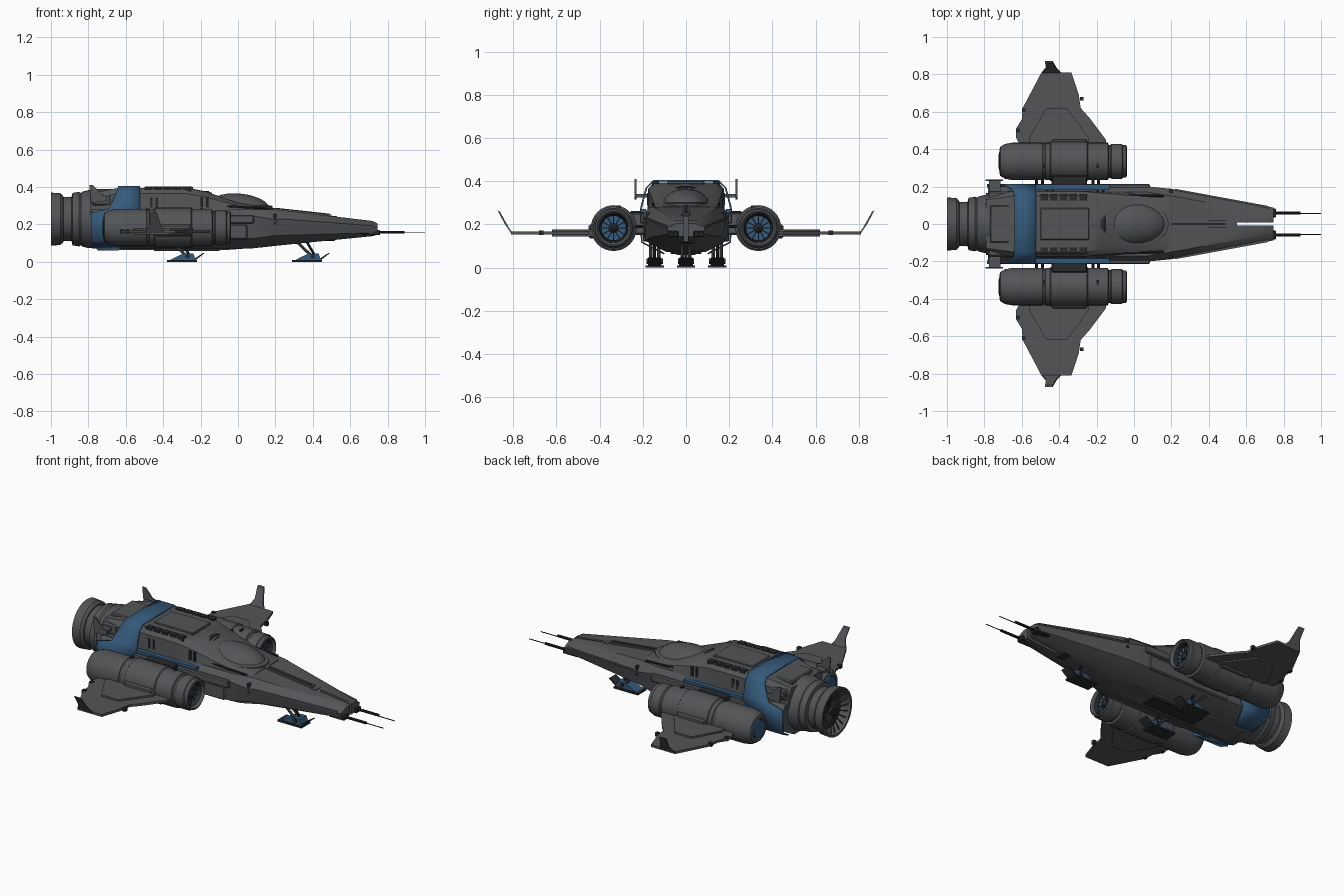
import bpy, bmesh, math
from mathutils import Vector

if "Cube" in bpy.data.objects:
    bpy.data.objects.remove(bpy.data.objects["Cube"])


def material(name, rgb):
    m = bpy.data.materials.new(name)
    m.use_nodes = True
    m.diffuse_color = (*rgb, 1)
    m.node_tree.nodes["Principled BSDF"].inputs["Base Color"].default_value = (*rgb, 1)
    return m


GREY = material("hull grey", (0.085, 0.09, 0.096))
DARK = material("dark metal", (0.022, 0.023, 0.025))
BLUE = material("panel blue", (0.035, 0.105, 0.2))
made = []


def finish(name, bm, mat):
    bmesh.ops.recalc_face_normals(bm, faces=bm.faces)
    me = bpy.data.meshes.new(name)
    bm.to_mesh(me)
    bm.free()
    me.materials.append(mat)
    ob = bpy.data.objects.new(name, me)
    bpy.context.collection.objects.link(ob)
    made.append(ob)
    return ob


def bridge(name, rings, mat, closed=True, caps=True):
    bm = bmesh.new()
    vs = [[bm.verts.new(p) for p in r] for r in rings]
    n = len(vs[0])
    for a, b in zip(vs, vs[1:]):
        for i in range(n if closed else n - 1):
            j = (i + 1) % n
            bm.faces.new((a[i], a[j], b[j], b[i]))
    if caps:
        bm.faces.new(vs[0])
        bm.faces.new(vs[-1])
    return finish(name, bm, mat)


def loft(name, sections, mat):
    # each section: x position and a half outline of (y, z), mirrored across y
    return bridge(name, [[(x, y, z) for y, z in half] + [(x, -y, z) for y, z in reversed(half)]
                         for x, half in sections], mat)


def lathe(name, profile, mat, y=0, z=0, seg=32, caps=True):
    ang = [2 * math.pi * i / seg for i in range(seg)]
    return bridge(name, [[(x, y + r * math.cos(a), z + r * math.sin(a)) for a in ang]
                         for x, r in profile], mat, caps=caps)


def box(name, x, y, z, mat, bevel=0):
    bm = bmesh.new()
    bmesh.ops.create_cube(bm, size=1)
    for v in bm.verts:
        v.co = [(r[0] + r[1]) / 2 + c * (r[1] - r[0]) for r, c in zip((x, y, z), v.co)]
    if bevel:
        bmesh.ops.bevel(bm, geom=bm.edges[:], offset=bevel, segments=1, affect='EDGES')
    return finish(name, bm, mat)


def prism(name, outline, shift, mat):
    # flat outline of 3D points extruded along a vector
    return bridge(name, [outline, [tuple(Vector(p) + Vector(shift)) for p in outline]], mat)


def rod(name, a, b, r, mat, seg=10):
    a, b = Vector(a), Vector(b)
    q = (b - a).to_track_quat('Z', 'Y')
    ring = [q @ Vector((r * math.cos(t * 2 * math.pi / seg), r * math.sin(t * 2 * math.pi / seg), 0))
            for t in range(seg)]
    return bridge(name, [[a + p for p in ring], [b + p for p in ring]], mat)


# Lower hull with forked nose
body = [(.17, .28), (.2, .245), (.19, .125), (.09, .072)]
hull = loft("lower_hull", [(-.78, body), (.08, body),
            (.2, [(.15, .28), (.188, .225), (.165, .14), (.06, .085)]),
            (.72, [(.055, .218), (.092, .185), (.082, .155), (.035, .137)]),
            (.745, [(.045, .205), (.088, .185), (.078, .16), (.035, .145)])], GREY)
cutter = box("slot_cutter", (.55, .8), (-.009, .009), (.05, .4), DARK)
cut = hull.modifiers.new("slot", 'BOOLEAN')
cut.operation, cut.object, cut.solver = 'DIFFERENCE', cutter, 'EXACT'
cutter.hide_render = True
cutter.hide_set(True)
made.remove(cutter)

# Upper hull and roof plating
loft("upper_hull", [(-.79, [(.13, .365), (.16, .335), (.165, .25)]),
                    (-.64, [(.15, .395), (.175, .365), (.18, .25)]),
                    (-.28, [(.15, .395), (.175, .365), (.18, .25)]),
                    (-.17, [(.135, .375), (.165, .345), (.18, .25)]),
                    (.0, [(.11, .315), (.15, .3), (.175, .25)]),
                    (.19, [(.09, .284), (.14, .278), (.15, .25)])], GREY)
box("roof_panel", (-.5, -.24), (-.085, .085), (.385, .402), GREY, .004)
box("rear_roof_panel", (-.77, -.66), (-.1, .1), (.36, .39), GREY, .006)
box("nose_spine", (.17, .53), (-.022, .022), (.2, .245), GREY)
prism("nose_spine_ridge", [(.17, -.018, .25), (.17, -.018, .29), (.5, -.018, .253), (.5, -.018, .23)],
      (0, .036, 0), GREY)
prism("nose_spine_groove", [(.2, -.006, .26), (.2, -.006, .289), (.49, -.006, .257), (.49, -.006, .24)],
      (0, .012, 0), DARK)

# Cockpit canopy with frame
bm = bmesh.new()
bmesh.ops.create_uvsphere(bm, u_segments=32, v_segments=16, radius=1)
for v in bm.verts:
    v.co = (v.co.x * (.2 if v.co.x > 0 else .16) - .025, v.co.y * .118, .27 + v.co.z * .096)
finish("canopy", bm, GREY)
arch = [(math.cos(math.pi * i / 16), math.sin(math.pi * i / 16)) for i in range(17)]
bridge("canopy_frame", [[(x - .03 * s, .13 * c, .27 + .108 * s) for c, s in arch]
                        for x in (-.165, -.125)], DARK)
bridge("canopy_hood", [[(x, w * c, .27 + h * s) for c, s in arch]
                       for x, w, h in ((-.28, .135, .128), (-.14, .122, .1))], GREY)
lathe_ring = [(math.cos(2 * math.pi * i / 32), math.sin(2 * math.pi * i / 32)) for i in range(32)]
bridge("canopy_sill", [[((.205 if c > 0 else .16) * c * k - .02, .13 * s * k, z) for c, s in lathe_ring]
                       for k, z in ((1, .26), (1, .298), (.94, .302))], GREY)

# Main engine: stepped housing, hollow nozzle, inner vanes
lathe("engine_housing", [(-.72, .155), (-.8, .155), (-.83, .147), (-.84, .14), (-.85, .146),
                         (-.885, .14), (-.89, .118), (-.94, .118)], GREY, 0, .228, 40)
lathe("engine_nozzle", [(-.93, .1), (-.935, .125), (-.95, .138), (-1, .142), (-1, .13),
                        (-.945, .11), (-.92, .03)], GREY, 0, .228, 40)
lathe("engine_core", [(-.93, .108), (-.95, .106), (-.955, .03), (-.975, .02)], DARK, 0, .228)
for i in range(20):
    a = i * math.pi / 10
    c, s = math.cos(a), math.sin(a)
    rod("engine_vane", (-.96, .025 * c, .228 + .025 * s), (-.985, .125 * c, .228 + .125 * s), .004, GREY, 6)

# Blue shoulder band: points of y, z, rear x, front x
band = [(.15, .402, -.64, -.525), (.183, .37, -.65, -.525), (.206, .285, -.69, -.525),
        (.21, .262, -.785, -.525), (.205, .118, -.785, -.6), (.1, .064, -.75, -.64)]
full = band[::-1] + [(-y, z, a, b) for y, z, a, b in band]
shell = bridge("blue_band", [[(a, y, z) for y, z, a, b in full], [(b, y, z) for y, z, a, b in full]],
               BLUE, closed=False, caps=False)
solid = shell.modifiers.new("thickness", 'SOLIDIFY')
solid.thickness, solid.offset = .008, 0

# Belly keel
loft("belly_keel", [(-.72, [(.08, .09), (.07, .064)]), (-.05, [(.08, .09), (.07, .064)]),
                    (.08, [(.06, .09), (.05, .074)])], GREY)
box("chin_tray", (.24, .52), (-.035, .035), (.112, .15), DARK, .004)
box("belly_hatch", (-.45, -.1), (-.045, .045), (.058, .07), DARK)

for s in (1, -1):
    side = "left" if s > 0 else "right"

    def sy(a, b):
        return tuple(sorted((a * s, b * s)))

    # Hull side panels, vents and seams
    box(side + "_blue_strip", (-.53, -.13), sy(.185, .21), (.255, .272), BLUE)
    box(side + "_shoulder_plate", (-.55, .085), sy(.18, .214), (.205, .25), GREY, .006)
    box(side + "_side_plate", (-.5, .05), sy(.17, .2), (.12, .2), GREY, .006)
    box(side + "_rear_pod", (-.78, -.68), sy(.12, .175), (.3, .36), GREY, .008)
    for i in range(5):
        x = -.5 + i * .052
        box(side + "_roof_vent", (x, x + .04), sy(.125, .158), (.37, .4), DARK)
    for x in (-.47, -.44, -.2, -.17):
        box(side + "_side_slot", (x, x + .012), sy(.172, .181), (.29, .345), DARK)
    rod(side + "_rail", (-.22, .155 * s, .305), (.16, .15 * s, .285), .006, DARK)
    box(side + "_nose_wedge", (.19, .205), sy(.1, .186), (.2, .255), DARK)
    prism(side + "_nose_edge", [(.22, .17 * s, .222), (.22, .188 * s, .222), (.72, .096 * s, .185),
                                (.72, .08 * s, .185)], (0, 0, .008), GREY)

    # Tail fins on short arms
    box(side + "_fin_arm", (-.775, -.715), sy(.15, .236), (.325, .342), GREY)
    prism(side + "_tail_fin", [(-.795, .23 * s, .41), (-.775, .23 * s, .41), (-.73, .23 * s, .36),
                               (-.7, .23 * s, .35), (-.7, .23 * s, .325), (-.785, .23 * s, .315)],
          (0, .008 * s, 0), GREY)

    # Side engine nacelle
    ny, nz = .335 * s, .183
    lathe(side + "_nacelle", [(-.7, .05), (-.72, .06), (-.715, .078), (-.69, .093), (-.65, .1),
                              (-.49, .1), (-.487, .096), (-.475, .096), (-.472, .1), (-.14, .1),
                              (-.135, .088), (-.125, .088), (-.12, .094), (-.065, .094), (-.06, .088),
                              (-.042, .086), (-.038, .078), (-.05, .068), (-.09, .062)], GREY, ny, nz)
    lathe(side + "_nacelle_sleeve", [(-.45, .099), (-.445, .106), (-.25, .106), (-.245, .099)],
          GREY, ny, nz)
    lathe(side + "_intake_lining", [(-.088, .063), (-.055, .068), (-.05, .066), (-.084, .058)], DARK,
          ny, nz)
    lathe(side + "_intake_fan", [(-.085, .056), (-.078, .056)], BLUE, ny, nz)
    lathe(side + "_intake_hub", [(-.08, .022), (-.07, .02), (-.058, .006)], DARK, ny, nz, 16)
    for i in range(12):
        c, t = math.cos(i * math.pi / 6), math.sin(i * math.pi / 6)
        rod(side + "_fan_blade", (-.076, ny + .018 * c, nz + .018 * t),
            (-.076, ny + .058 * c, nz + .058 * t), .003, DARK, 6)
    lathe(side + "_nacelle_exhaust", [(-.705, .05), (-.722, .05), (-.724, .03)], BLUE, ny, nz)
    for x in (-.49, -.2):
        box(side + "_nacelle_seam", (x, x + .012), sy(.3, .325), (.27, .288), DARK)

    # Pylon and pipes joining nacelle to hull
    box(side + "_pylon", (-.44, -.25), sy(.17, .29), (.15, .255), GREY, .01)
    box(side + "_pylon_cover", (-.44, -.25), sy(.2, .26), (.225, .262), DARK, .006)
    for x in (-.52, -.49, -.22, -.19):
        rod(side + "_pylon_pipe", (x, .18 * s, .19), (x, .26 * s, .19), .008, DARK)

    # Wing, raised root panel and upturned tip
    prism(side + "_wing", [(x, y * s, .153) for x, y in (
        (-.6, .4), (-.63, .46), (-.63, .51), (-.6, .56), (-.595, .62), (-.495, .81), (-.335, .81),
        (-.295, .69), (-.285, .62), (-.24, .57), (-.15, .45), (-.15, .4))], (0, 0, .014), GREY)
    prism(side + "_wing_root", [(x, y * s, .145) for x, y in (
        (-.56, .4), (-.56, .46), (-.47, .62), (-.36, .62), (-.24, .46), (-.24, .4))], (0, 0, .032), GREY)
    box(side + "_wing_bracket", (-.44, -.25), sy(.41, .452), (.135, .2), GREY, .008)
    for x, y in ((-.63, .49), (-.6, .6), (-.29, .66)):
        box(side + "_flap_hinge", (x, x + .02), sy(y, y + .02), (.15, .172), DARK)
    prism(side + "_wing_tip", [(-.495, .8 * s, .155), (-.39, .8 * s, .155), (-.41, .82 * s, .185),
                               (-.435, .862 * s, .26), (-.475, .862 * s, .26), (-.47, .83 * s, .2)],
          (0, .01 * s, .004), GREY)

    # Nose guns
    box(side + "_gun_mount", (.66, .76), sy(.035, .082), (.142, .17), DARK, .004)
    rod(side + "_gun_barrel", (.74, .06 * s, .158), (.89, .06 * s, .158), .008, DARK)
    rod(side + "_gun_tip", (.88, .056 * s, .155), (1, .056 * s, .155), .0025, DARK, 6)

# Landing gear: one nose leg and two rear legs
for name, x, y in (("nose", .39, 0), ("left", -.28, .145), ("right", -.28, -.145)):
    box(name + "_skid", (x - .1, x + .06), (y - .042, y + .042), (0, .01), DARK)
    prism(name + "_foot", [(x - .085, y - .032, .008), (x - .06, y - .032, .022), (x - .01, y - .032, .045),
                           (x + .04, y - .032, .045), (x + .055, y - .032, .008)], (0, .064, 0), BLUE)
    prism(name + "_toe_plate", [(x + .05, y - .03, .006), (x + .1, y - .03, .045), (x + .095, y - .03, .048),
                                (x + .04, y - .03, .012)], (0, .06, 0), DARK)
    rod(name + "_ankle", (x + .01, y - .038, .03), (x + .01, y + .038, .03), .013, DARK, 12)
    for d in (-.018, .018):
        rod(name + "_strut", (x, y + d, .035), (x - .09, y + d, .12), .008, GREY)
    rod(name + "_brace", (x + .02, y, .035), (x - .03, y, .12), .007, DARK)

bpy.ops.object.select_all(action='DESELECT')
for ob in made:
    ob.select_set(True)
bpy.context.view_layer.objects.active = made[0]
bpy.ops.object.shade_smooth_by_angle(angle=math.radians(32))
